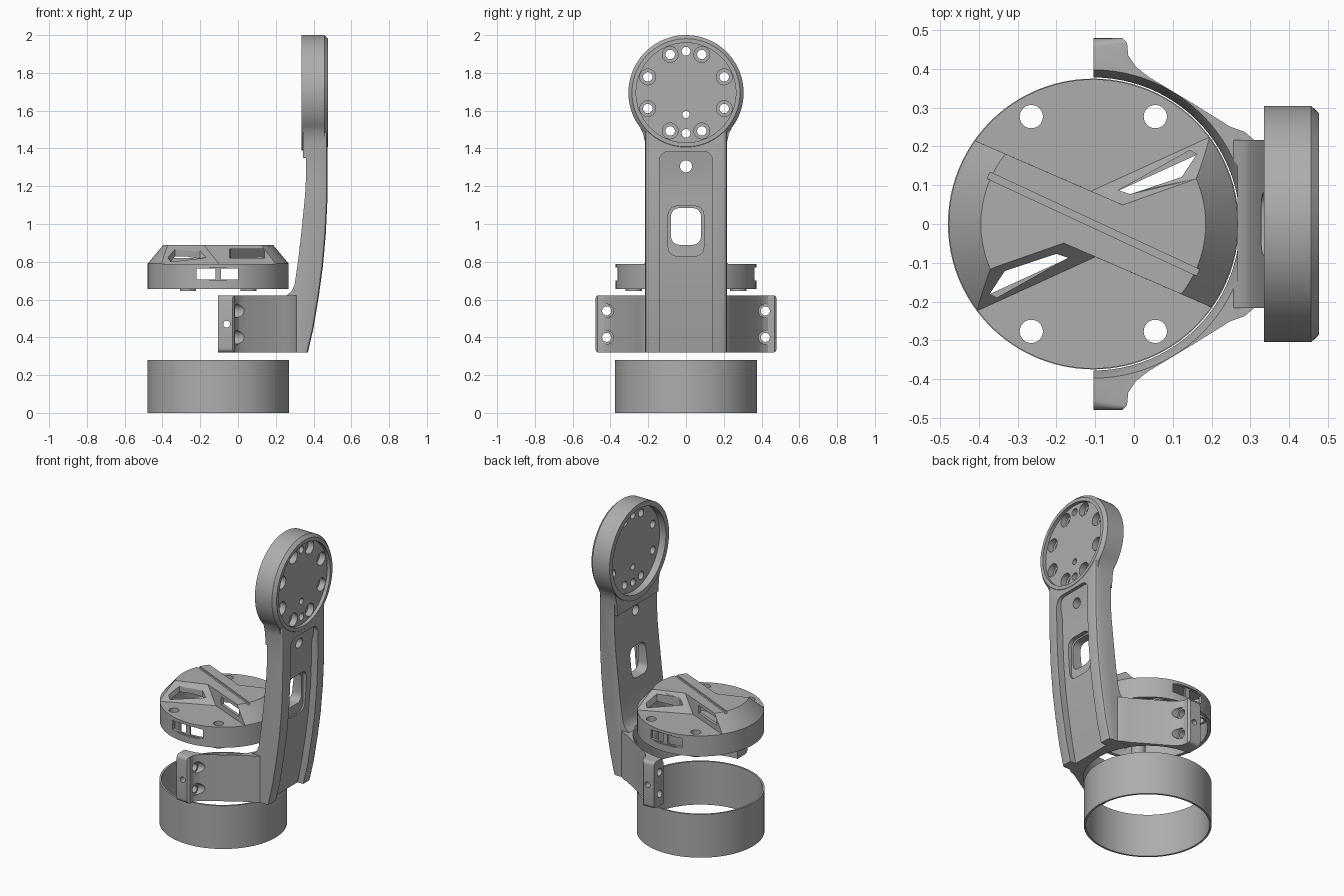
import bpy, bmesh, math
from mathutils import Matrix, Vector

if "Cube" in bpy.data.objects:
    bpy.data.objects.remove(bpy.data.objects["Cube"])

grey = bpy.data.materials.new("light_grey")
grey.use_nodes = True
tone = (0.42, 0.42, 0.42, 1)
grey.diffuse_color = tone
grey.node_tree.nodes["Principled BSDF"].inputs["Base Color"].default_value = tone

CX = -0.105        # shared axis of ring, cap and clamp
HEAD_Z = 1.695     # axis of the round head


def loft(name, rings):
    """Closed solid through equal-length rings of 3D points."""
    bm = bmesh.new()
    loops = [[bm.verts.new(p) for p in ring] for ring in rings]
    n = len(loops[0])
    for a, b in zip(loops, loops[1:]):
        for i in range(n):
            j = (i + 1) % n
            bm.faces.new((a[i], a[j], b[j], b[i]))
    bm.faces.new(loops[0])
    bm.faces.new(loops[-1])
    bmesh.ops.recalc_face_normals(bm, faces=bm.faces)
    mesh = bpy.data.meshes.new(name)
    bm.to_mesh(mesh)
    bm.free()
    mesh.materials.append(grey)
    obj = bpy.data.objects.new(name, mesh)
    bpy.context.collection.objects.link(obj)
    return obj


def place(axis, u, v, w):
    return {"x": (w, u, v), "y": (u, w, v), "z": (u, v, w)}[axis]


def prism(name, axis, pts, lo, hi):
    return loft(name, [[place(axis, u, v, w) for u, v in pts] for w in (lo, hi)])


def box(name, x, y, z):
    return prism(name, "z", [(x[0], y[0]), (x[1], y[0]), (x[1], y[1]), (x[0], y[1])], *z)


def turned(name, axis, centre, profile, sides=96):
    """Round solid from (radius, position) pairs along an axis."""
    angles = [2 * math.pi * i / sides for i in range(sides)]
    return loft(name, [[place(axis, centre[0] + r * math.cos(a), centre[1] + r * math.sin(a), w)
                        for a in angles] for r, w in profile])


def round_edges(obj, test, size, steps=4):
    bm = bmesh.new()
    bm.from_mesh(obj.data)
    edges = [e for e in bm.edges if test(e.verts[0].co, e.verts[1].co)]
    bmesh.ops.bevel(bm, geom=edges, offset=size, segments=steps, profile=0.5, affect="EDGES")
    bm.to_mesh(obj.data)
    bm.free()


def combine(obj, tools, mode="DIFFERENCE"):
    for tool in tools:
        mod = obj.modifiers.new("combine", "BOOLEAN")
        mod.operation, mod.object, mod.solver = mode, tool, "EXACT"
        graph = bpy.context.evaluated_depsgraph_get()
        mesh = bpy.data.meshes.new_from_object(obj.evaluated_get(graph))
        obj.modifiers.clear()
        obj.data = mesh
        bpy.data.objects.remove(tool)


def spun(obj):
    """Turn a tool half way round the shared axis."""
    obj.data.transform(Matrix.Translation((CX, 0, 0)) @ Matrix.Rotation(math.pi, 4, "Z")
                       @ Matrix.Translation((-CX, 0, 0)))
    return obj


def finish(obj):
    bpy.ops.object.select_all(action="DESELECT")
    obj.select_set(True)
    bpy.context.view_layer.objects.active = obj
    bpy.ops.object.shade_smooth_by_angle(angle=math.radians(28))


# Base ring
ring = turned("base_ring", "z", (CX, 0), [(0.375, 0), (0.375, 0.28)])
combine(ring, [turned("bore", "z", (CX, 0), [(0.363, -0.1), (0.363, 0.4)])])
finish(ring)


# Cap: turned shell whose two sides are cut down around a raised diagonal band
def side_wedge(z, inset):
    low = [(-0.4, 0.256), (-0.005, 0.085), (0.4, 0.27), (0.4, 0.5), (-0.4, 0.5)]
    high = [(-0.4, 0.256), (0.123, 0.029), (0.4, 0.126), (0.4, 0.5), (-0.4, 0.5)]
    return loft("side_wedge", [[(CX + x, y - inset, h) for x, y in pts]
                               for pts, h in ((low, z), (high, z + 0.16))])


def capped_body(name, profile, z, inset):
    body = turned(name, "z", (CX, 0), profile)
    combine(body, [side_wedge(z, inset), spun(side_wedge(z, inset))])
    return body


def slope_window():
    return prism("slope_window", "z", [(-0.04, 0.087), (0.144, 0.19), (0.162, 0.18),
                                       (0.123, 0.121), (-0.01, 0.077)], 0.78, 1)


def wall_window():
    tool = box("wall_window", (-0.1, 0.1), (-0.045, 0.045), (0.82, 0.868))
    tool.data.transform(Matrix.Translation((0.045, -0.155, 0)) @ Matrix.Rotation(-0.408, 4, "Z"))
    return tool


cap = capped_body("cap", [(0.373, 0.655), (0.373, 0.79), (0.29, 0.89)], 0.788, 0)
hollow = capped_body("hollow", [(0.352, 0.6), (0.352, 0.775), (0.272, 0.872)], 0.768, 0.02)
combine(cap, [hollow])
posts = [(CX + sx * 0.16, sy * 0.277) for sx in (-1, 1) for sy in (-1, 1)]
combine(cap, [turned("post", "z", p, [(0.043, 0.645), (0.043, 0.78)], 32) for p in posts], "UNION")
combine(cap, [turned("post_hole", "z", p, [(0.03, 0.5), (0.03, 1)], 32) for p in posts])
combine(cap, [slope_window(), spun(slope_window()), wall_window(), spun(wall_window())])
for s in (-1, 1):
    depth = sorted((s * 0.5, s * 0.3))
    combine(cap, [box("side_recess", (-0.24, 0.015), sorted((s * 0.5, s * 0.362)), (0.7, 0.77)),
                  box("side_window_a", (-0.22, -0.12), depth, (0.706, 0.764)),
                  box("side_window_b", (-0.09, 0.0), depth, (0.706, 0.764))])
groove = box("groove", (-0.3, 0.3), (-0.009, 0.009), (0.88, 1))
groove.data.transform(Matrix.Translation((CX, 0, 0)) @ Matrix.Rotation(-0.435, 4, "Z"))
combine(cap, [groove])
finish(cap)

# Arm: curved side profile, extruded across, with softened outer edges
outer = [(0.37, 0.32), (0.4, 0.45), (0.428, 0.62), (0.45, 0.78), (0.465, 0.95), (0.473, 1.12), (0.475, 1.25)]
inner = [(0.36, 1.25), (0.355, 1.15), (0.34, 1.0), (0.32, 0.82), (0.3, 0.68),
         (0.285, 0.645), (0.255, 0.62), (0.2, 0.6), (0.2, 0.32)]
arm = prism("arm", "y", outer + [(0.475, 1.5), (0.36, 1.5)] + inner, -0.217, 0.217)
round_edges(arm, lambda a, b: a.y * b.y > 0 and min(a.x, b.x) > 0.365 and abs(a.z - b.z) > 0.01, 0.018, 2)

# Clamp: plan outline mirrored across y, with two rounded end tabs
half = [(CX, 0.48), (-0.03, 0.48), (-0.018, 0.468), (-0.015, 0.435), (0.005, 0.405),
        (0.04, 0.378), (0.15, 0.312), (0.25, 0.25), (0.285, 0.238), (0.33, 0.2)]
clamp = prism("clamp", "z", half + [(x, -y) for x, y in reversed(half)], 0.321, 0.621)
round_edges(clamp, lambda a, b: min(abs(a.y), abs(b.y)) > 0.47 and abs(a.z - b.z) < 0.01
            and a.y * b.y > 0 and abs(a.x - b.x) > 0.03, 0.025)

# Head and neck
head = turned("head", "x", (0, HEAD_Z), [(0.305, 0.335), (0.305, 0.457), (0.286, 0.477)])
neck = prism("neck", "x", [(-0.21, 1.35), (0.21, 1.35), (0.216, 1.43), (0.228, 1.48), (0.252, 1.53),
                           (-0.252, 1.53), (-0.228, 1.48), (-0.216, 1.43)], 0.345, 0.458)
combine(arm, [clamp, head, neck], "UNION")

# Clamp bore and its lead-in
combine(arm, [turned("clamp_bore", "z", (CX, 0), [(0.378, 0.2), (0.378, 0.58), (0.402, 0.63)])])

# Clamp screw holes
for s in (-1, 1):
    for z in (0.4, 0.54):
        combine(arm, [turned("screw_hole", "x", (s * 0.42, z), [(0.024, -0.3), (0.024, 0.1)], 24),
                      turned("screw_seat", "x", (s * 0.42, z), [(0.036, -0.016), (0.036, 0.2)], 24)])
    combine(arm, [turned("cross_hole", "y", (-0.06, 0.47), [(0.018, s * 0.3), (0.018, s * 0.6)], 24)])

# Channel down the outer face, with a shallow ramp at its top
floor = [(x - 0.045, z) for x, z in outer]
floor[0] = (0.315, 0.25)
channel = prism("channel", "y", floor + [(0.452, 1.385), (0.7, 1.385), (0.7, 0.25)], -0.14, 0.14)
round_edges(channel, lambda a, b: min(a.z, b.z) > 1.38 and a.y * b.y > 0, 0.05)
combine(arm, [channel])

# Arm window with a wider outer mouth, and the hole above it
for name, w, low, high, start in (("arm_window", 0.08, 0.89, 1.085, 0.2), ("window_mouth", 0.094, 0.83, 1.095, 0.4)):
    slot = box(name, (start, 0.6), (-w, w), (low, high))
    round_edges(slot, lambda a, b: abs(a.x - b.x) > 0.1, 0.045)
    combine(arm, [slot])
combine(arm, [turned("arm_hole", "x", (0, 1.305), [(0.032, 0.2), (0.032, 0.6)], 32)])

# Head recesses and screw circle
combine(arm, [turned("inner_dish", "x", (0, HEAD_Z), [(0.272, 0.2), (0.272, 0.38)]),
              turned("outer_dish", "x", (0, HEAD_Z), [(0.264, 0.455), (0.264, 0.6)])])
for i in range(8):
    a = math.radians(22.5 + 45 * i)
    spot = (0.219 * math.cos(a), HEAD_Z + 0.219 * math.sin(a))
    combine(arm, [turned("bolt_hole", "x", spot, [(0.025, 0.2), (0.025, 0.6)], 24),
                  turned("bolt_seat", "x", spot, [(0.042, 0.415), (0.042, 0.6)], 24)])
for z, r in ((1.915, 0.023), (1.48, 0.023), (1.58, 0.019)):
    combine(arm, [turned("pin_hole", "x", (0, z), [(r, 0.2), (r, 0.6)], 24)])
finish(arm)
